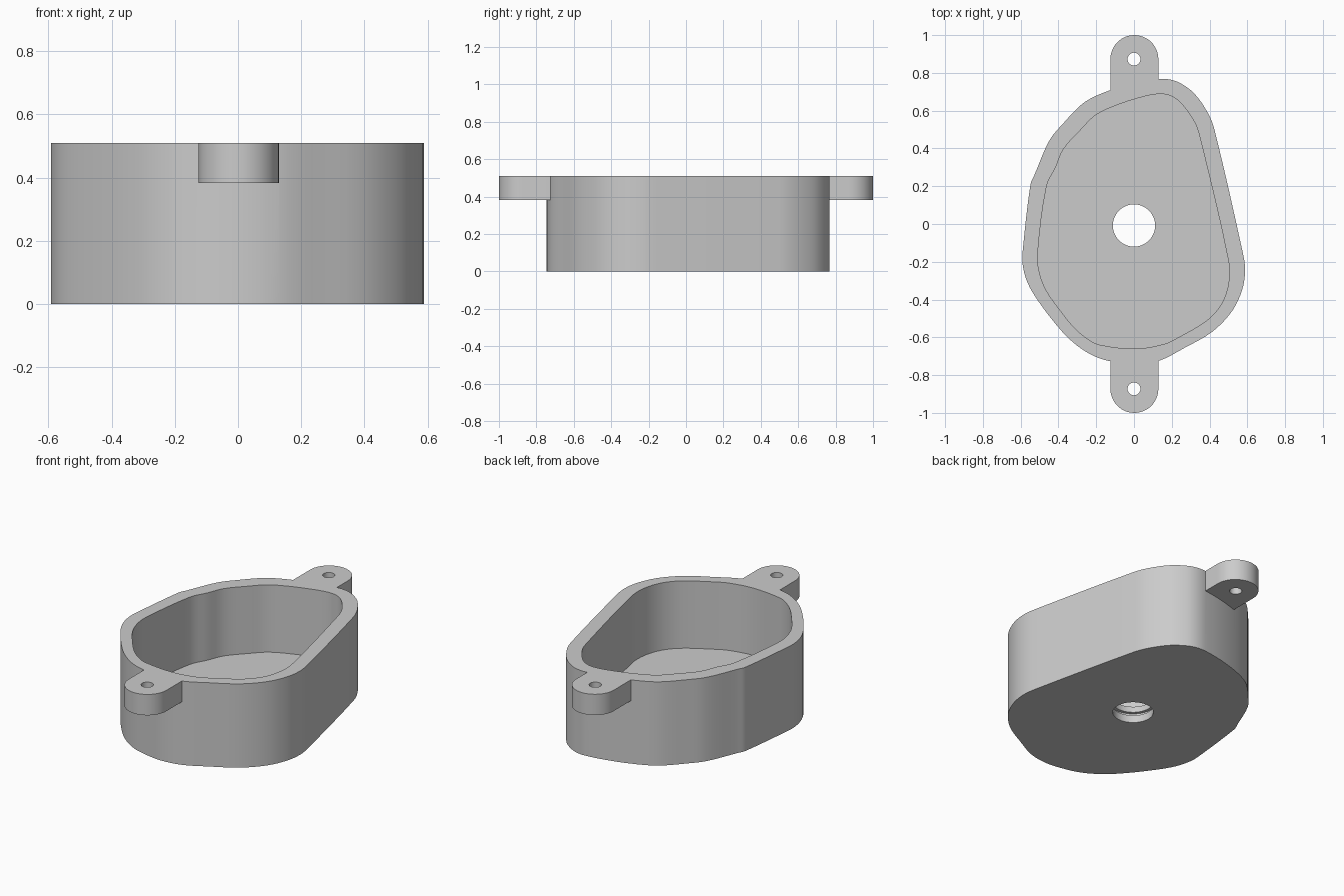
import bpy
import bmesh
import math
from mathutils import Vector
from mathutils.geometry import interpolate_bezier

default = bpy.data.objects.get("Cube")
if default:
    bpy.data.objects.remove(default, do_unlink=True)

TOP = 0.51          # rim height
FLOOR = 0.10        # cavity floor height
TAB_BOTTOM = 0.383  # underside of the mounting tabs
HOLE_Y = -0.008     # centre of the drain hole

grey = bpy.data.materials.new("light grey")
grey.use_nodes = True
grey.diffuse_color = (0.6, 0.6, 0.6, 1)
grey.node_tree.nodes["Principled BSDF"].inputs["Base Color"].default_value = grey.diffuse_color

# Wall outlines, clockwise from the back
OUTER = [(.13, .767), (.19, .765), (.246, .745), (.32, .69), (.39, .59), (.426, .5),
         (.574, -.143), (.588, -.24), (.574, -.344), (.52, -.46), (.415, -.57),
         (.267, -.656), (.13, -.725), (0, -.745), (-.124, -.727), (-.21, -.7),
         (-.3, -.645), (-.384, -.566), (-.5, -.418), (-.564, -.31), (-.59, -.21),
         (-.588, -.13), (-.548, .21), (-.527, .26), (-.447, .444), (-.368, .54),
         (-.288, .624), (-.225, .667), (-.124, .709), (0, .745)]
INNER = [(.124, .688), (.198, .677), (.257, .63), (.32, .54), (.347, .466), (.5, -.196),
         (.5, -.317), (.463, -.423), (.389, -.508), (.23, -.603), (.16, -.635),
         (.013, -.66), (-.18, -.64), (-.246, -.608), (-.315, -.55), (-.384, -.466),
         (-.463, -.354), (-.5, -.26), (-.51, -.16), (-.463, .2), (-.415, .3),
         (-.373, .397), (-.278, .503), (-.21, .571), (-.13, .614), (0, .66)]


def smooth_outline(points, steps=4):
    """Closed smooth curve through the points, nearly straight on long spans."""
    pts = [Vector(p) for p in points]
    n = len(pts)
    tangents = [(pts[(i + 1) % n] - pts[i - 1]).normalized() for i in range(n)]
    outline = []
    for i in range(n):
        a, b = pts[i], pts[(i + 1) % n]
        reach = (b - a).length / 3
        curve = interpolate_bezier(a, a + tangents[i] * reach,
                                   b - tangents[(i + 1) % n] * reach, b, steps + 1)
        outline += curve[:-1]
    return outline


def arc(x, y, radius, start, end, count):
    angles = [start + (end - start) * i / count for i in range(count + 1)]
    return [(x + radius * math.cos(a), y + radius * math.sin(a)) for a in angles]


def circle(x, y, radius, count=48):
    return arc(x, y, radius, 0, math.tau, count)[:-1]


def prism(name, outline, bottom, top):
    """Extrude a flat outline between two heights."""
    bm = bmesh.new()
    base = bm.faces.new([bm.verts.new((p[0], p[1], bottom)) for p in outline])
    grown = bmesh.ops.extrude_face_region(bm, geom=[base])["geom"]
    moved = [v for v in grown if isinstance(v, bmesh.types.BMVert)]
    bmesh.ops.translate(bm, verts=moved, vec=(0, 0, top - bottom))
    bmesh.ops.recalc_face_normals(bm, faces=bm.faces)
    mesh = bpy.data.meshes.new(name)
    bm.to_mesh(mesh)
    bm.free()
    mesh.materials.append(grey)
    obj = bpy.data.objects.new(name, mesh)
    bpy.context.collection.objects.link(obj)
    return obj


def combine(target, tool, operation):
    """Apply a boolean and discard the tool object."""
    tool.hide_render = True
    mod = target.modifiers.new(tool.name, "BOOLEAN")
    mod.operation = operation
    mod.solver = "EXACT"
    mod.object = tool
    bpy.context.view_layer.objects.active = target
    bpy.ops.object.modifier_apply(modifier=mod.name)
    bpy.data.objects.remove(tool, do_unlink=True)


# Solid housing
housing = prism("housing", smooth_outline(OUTER), 0, TOP)

# Rounded mounting tabs at the back and front
for side, name in ((1, "back_tab"), (-1, "front_tab")):
    rounded = arc(0.002, side * 0.873, 0.127, 0, side * math.pi, 24)
    root = [(-0.125, side * 0.6), (0.129, side * 0.6)]
    combine(housing, prism(name, rounded + root, TAB_BOTTOM, TOP), "UNION")

# Cavity, screw holes and drain hole with its inner groove
combine(housing, prism("cavity", smooth_outline(INNER), FLOOR, TOP + 0.1), "DIFFERENCE")
for side in (1, -1):
    combine(housing, prism("screw_hole", circle(0, side * 0.873, 0.034, 32), 0.3, TOP + 0.1), "DIFFERENCE")
combine(housing, prism("drain_hole", circle(0, HOLE_Y, 0.112), -0.1, 0.2), "DIFFERENCE")
combine(housing, prism("groove", circle(0, HOLE_Y, 0.13), 0.045, 0.065), "DIFFERENCE")

# Smooth walls with crisp rims
bpy.ops.object.select_all(action="DESELECT")
housing.select_set(True)
bpy.context.view_layer.objects.active = housing
bpy.ops.object.shade_smooth_by_angle(angle=math.radians(30))
